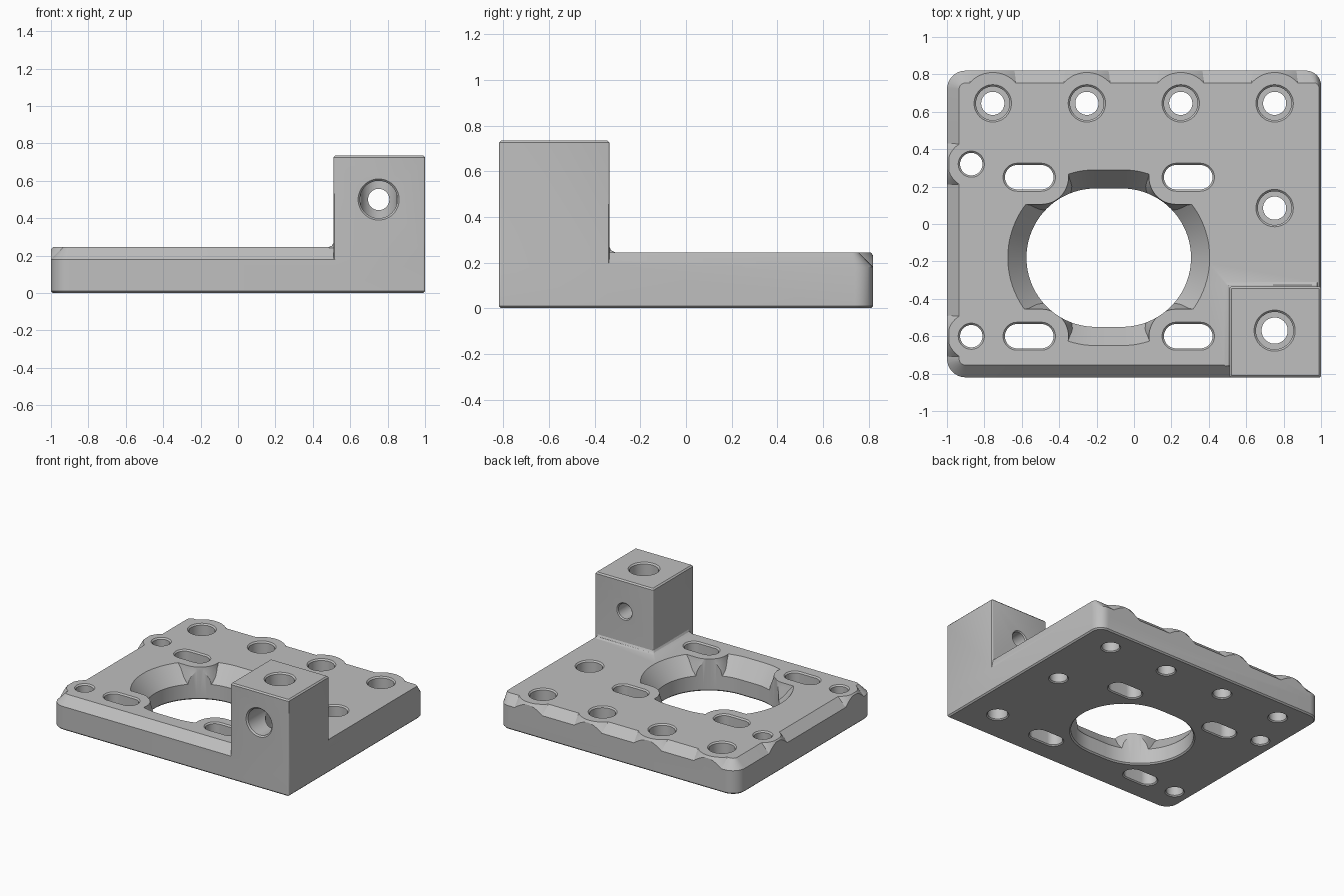
import bpy, bmesh, math
from mathutils import Matrix

if "Cube" in bpy.data.objects:
    bpy.data.objects.remove(bpy.data.objects["Cube"], do_unlink=True)

grey = bpy.data.materials.new("machined grey")
grey.use_nodes = True
COLOUR = (0.52, 0.52, 0.52, 1)
grey.diffuse_color = COLOUR
grey.node_tree.nodes["Principled BSDF"].inputs["Base Color"].default_value = COLOUR

TOP = 0.245          # plate thickness
POST_TOP = 0.735
EDGE = 0.01          # small edge break
CHAMFER = 0.065


def stadium(cx, cy, half, r, n=24):
    """Slot outline along x; a circle when half is nearly zero."""
    pts = []
    for side, start in ((1, -math.pi / 2), (-1, math.pi / 2)):
        for i in range(n + (1 if half else 0)):
            a = start + math.pi * i / n
            pts.append((cx + side * half + r * math.cos(a), cy + r * math.sin(a)))
    return pts


def rounded_rect(x0, x1, y0, y1, radii, n=8):
    """Radii run back right, back left, front left, front right."""
    corners = ((x1, y1, -1, -1), (x0, y1, 1, -1), (x0, y0, 1, 1), (x1, y0, -1, 1))
    pts = []
    for k, ((x, y, sx, sy), r) in enumerate(zip(corners, radii)):
        for i in range(n + 1):
            a = math.pi / 2 * (k + i / n)
            pts.append((x + sx * r + r * math.cos(a), y + sy * r + r * math.sin(a)))
    return pts


def loft(name, rings, matrix=None):
    """Closed solid through (outline, height) rings."""
    bm = bmesh.new()
    loops = [[bm.verts.new((x, y, z)) for x, y in pts] for pts, z in rings]
    n = len(loops[0])
    for a, b in zip(loops, loops[1:]):
        for i in range(n):
            j = (i + 1) % n
            bm.faces.new((a[i], a[j], b[j], b[i]))
    bm.faces.new(loops[0][::-1])
    bm.faces.new(loops[-1])
    if matrix:
        bm.transform(matrix)
    bmesh.ops.recalc_face_normals(bm, faces=bm.faces)
    mesh = bpy.data.meshes.new(name)
    bm.to_mesh(mesh)
    bm.free()
    mesh.materials.append(grey)
    obj = bpy.data.objects.new(name, mesh)
    bpy.context.collection.objects.link(obj)
    return obj


def activate(obj):
    bpy.ops.object.select_all(action='DESELECT')
    obj.select_set(True)
    bpy.context.view_layer.objects.active = obj


def combine(target, other, operation, keep=False):
    activate(target)
    mod = target.modifiers.new("combine", 'BOOLEAN')
    mod.operation = operation
    mod.solver = 'EXACT'
    mod.object = other
    bpy.ops.object.modifier_apply(modifier=mod.name)
    if not keep:
        bpy.data.objects.remove(other, do_unlink=True)


def hole(cx, cy, r, half=0, bore=None, floor=0.1, bottom=0, top=TOP, lip=0.01, matrix=None):
    """Through hole cutter with broken edges and an optional counterbore."""
    wide = bore or r
    steps = [(r + 0.018, bottom - 0.01), (r, bottom + 0.008)]
    if bore:
        steps += [(r, floor), (bore, floor)]
    steps += [(wide, top - lip), (wide + 2 * lip, top + lip)]
    return loft("hole_cutter", [(stadium(cx, cy, half, s), z) for s, z in steps], matrix)


# Plate outline at a given inset, wide chamfer on left, front and back
def plate_ring(inset, right):
    radii = [max(r - inset, 0.03) for r in (0.08, 0.1, 0.1)] + [0.01]
    return rounded_rect(-1 + inset, 1 - right, -0.82 + inset, 0.82 - inset, radii)


plate = loft("mounting_plate", [
    (plate_ring(EDGE, EDGE), 0), (plate_ring(0, 0), EDGE),
    (plate_ring(0, 0), TOP - CHAMFER), (plate_ring(CHAMFER, EDGE), TOP)])
envelope = loft("envelope", [
    (plate_ring(0, 0), 0.05), (plate_ring(0, 0), TOP - EDGE), (plate_ring(EDGE, EDGE), TOP)])
envelope.hide_render = True

# Flared bosses that carry the holes through the chamfer
back_holes = [(x, 0.645) for x in (-0.755, -0.252, 0.25, 0.752)]
left_holes = [(-0.87, 0.32), (-0.87, -0.6)]
for points, radius in ((back_holes, 0.165), (left_holes, 0.125)):
    for cx, cy in points:
        boss = loft("hole_boss", [
            (stadium(cx, cy, 0, radius + grow), z)
            for grow, z in ((0.07, 0.12), (0.045, 0.18), (0.02, 0.215), (0, TOP))])
        combine(boss, envelope, 'INTERSECT', keep=True)
        combine(plate, boss, 'UNION')
bpy.data.objects.remove(envelope, do_unlink=True)


# Corner post with a small fillet at its foot
def post_ring(inset):
    return rounded_rect(0.51 + inset, 1 - inset, -0.82 + inset, -0.335 - inset,
                        [max(EDGE - inset, 0.003)] * 4, 3)


post = loft("corner_post", [
    (post_ring(EDGE), 0), (post_ring(0), EDGE),
    (post_ring(0), POST_TOP - EDGE), (post_ring(EDGE), POST_TOP)])
combine(plate, post, 'UNION')
foot = loft("post_foot", [
    (rounded_rect(0.51 - g, 0.98, -0.76, -0.335 + g, [0.005] * 4, 3), z)
    for g, z in ((0.025, 0.2), (0.025, TOP), (0.008, 0.253), (-0.005, 0.275))])
combine(plate, foot, 'UNION')

# Central opening, its flare stops around the slots
CX, CY, HALF = -0.135, -0.18, 0.07
slots = [(x, y) for x in (-0.56, 0.29) for y in (0.25, -0.6)]
flare = loft("flare_cutter", [
    (stadium(CX, CY, HALF, r, 48), z) for r, z in ((0.35, 0.095), (0.37, 0.12), (0.478, 0.255))])
for cx, cy in slots:
    keep_out = loft("slot_boss", [
        (stadium(cx, cy, 0.065, r), z)
        for r, z in ((0.19, 0.05), (0.17, 0.16), (0.15, 0.215), (0.135, 0.3))])
    combine(flare, keep_out, 'DIFFERENCE')
combine(plate, flare, 'DIFFERENCE')
opening = loft("opening_cutter", [
    (stadium(CX, CY, HALF, r, 48), z) for r, z in ((0.39, -0.01), (0.37, 0.01), (0.37, 0.3))])
combine(plate, opening, 'DIFFERENCE')

# Screw holes and slots
for cx, cy in back_holes + [(0.752, 0.085)]:
    combine(plate, hole(cx, cy, 0.062, bore=0.09), 'DIFFERENCE')
for cx, cy in left_holes:
    combine(plate, hole(cx, cy, 0.06), 'DIFFERENCE')
for cx, cy in slots:
    combine(plate, hole(cx, cy, 0.065, half=0.065), 'DIFFERENCE')

# Post bores: one downward, one front to back
combine(plate, hole(0.752, -0.57, 0.07, bore=0.1, top=POST_TOP), 'DIFFERENCE')
turn = Matrix.Rotation(math.pi / 2, 4, 'X')
combine(plate, hole(0.752, 0.5, 0.057, bore=0.1, floor=0.6, bottom=0.335, top=0.82,
                    matrix=turn), 'DIFFERENCE')

activate(plate)
bpy.ops.object.shade_smooth_by_angle(angle=math.radians(25))
